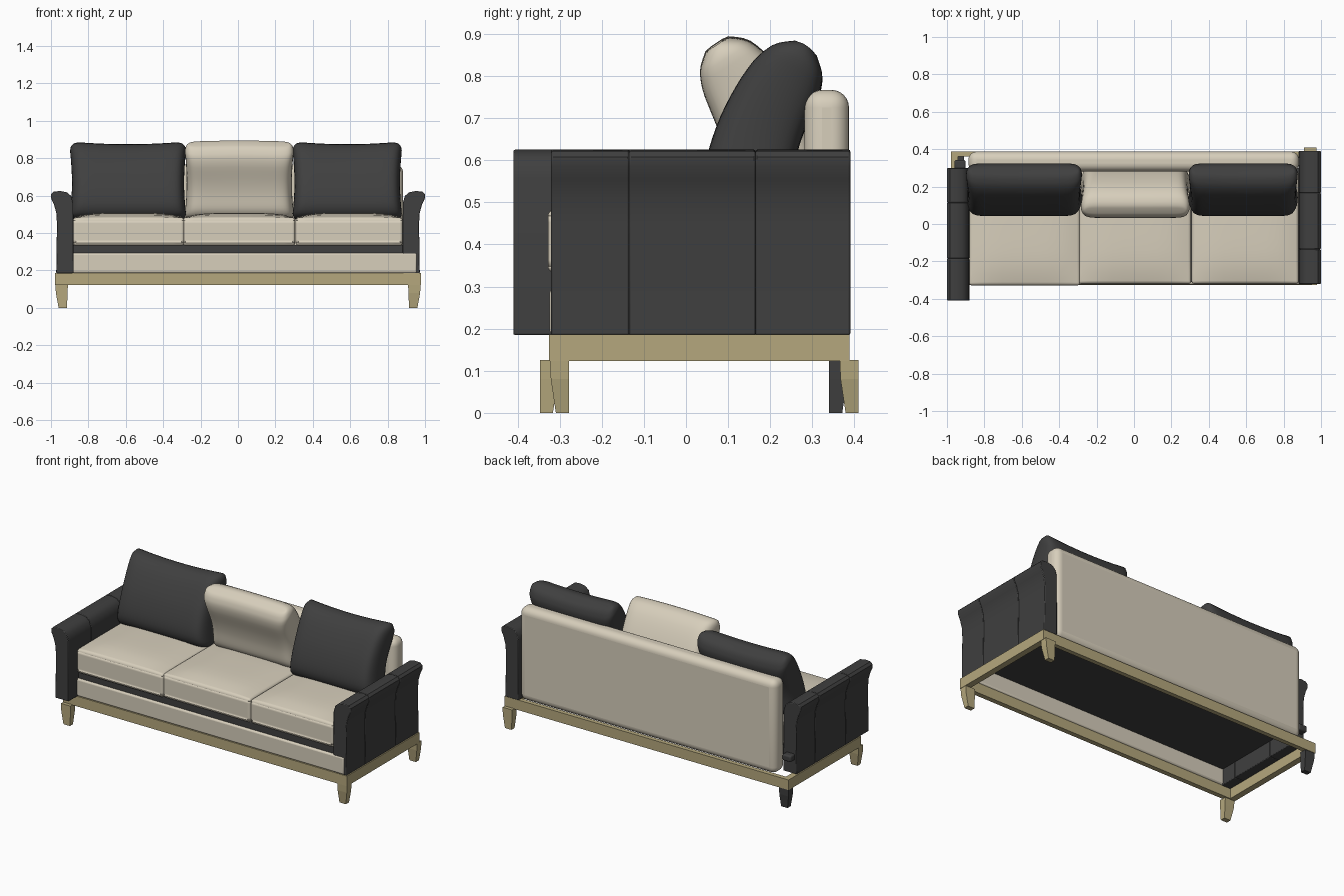
import bpy, bmesh, math
from mathutils import Vector
from mathutils.geometry import interpolate_bezier

if "Cube" in bpy.data.objects:
    bpy.data.objects.remove(bpy.data.objects["Cube"], do_unlink=True)


def material(name, rgb):
    m = bpy.data.materials.new(name)
    m.use_nodes = True
    m.diffuse_color = (*rgb, 1)
    m.node_tree.nodes["Principled BSDF"].inputs["Base Color"].default_value = (*rgb, 1)
    return m


CREAM = material("cream fabric", (0.68, 0.62, 0.50))
DARK = material("charcoal fabric", (0.05, 0.05, 0.05))
WOOD = material("light wood", (0.46, 0.39, 0.205))


def finish(bm, name, mat, bevel=0, segments=3, smooth=True):
    bmesh.ops.recalc_face_normals(bm, faces=bm.faces)
    mesh = bpy.data.meshes.new(name)
    bm.to_mesh(mesh)
    bm.free()
    ob = bpy.data.objects.new(name, mesh)
    bpy.context.collection.objects.link(ob)
    mesh.materials.append(mat)
    if bevel:
        mod = ob.modifiers.new("soft edges", 'BEVEL')
        mod.width, mod.segments = bevel, segments
        mod.limit_method, mod.angle_limit = 'ANGLE', math.radians(50)
    if smooth:
        bpy.ops.object.select_all(action='DESELECT')
        ob.select_set(True)
        bpy.context.view_layer.objects.active = ob
        bpy.ops.object.shade_smooth_by_angle(angle=math.radians(40))
    return ob


def box(name, mat, x, y, z, bevel=0, segments=3, crown=0):
    bm = bmesh.new()
    bmesh.ops.create_cube(bm, size=2)
    if crown:
        bmesh.ops.subdivide_edges(bm, edges=bm.edges, cuts=9, use_grid_fill=True)
    for v in bm.verts:
        bump = crown * (1 - v.co.x ** 4) * (1 - v.co.y ** 4) if v.co.z > 0.99 else 0
        v.co = [(a + b) / 2 + c * (b - a) / 2 for c, (a, b) in zip(v.co, (x, y, z))]
        v.co.z += bump
    return finish(bm, name, mat, bevel, segments, bevel > 0)


def piping(name, mat, x, y, z, r=0.04):
    # thin cord around a rounded rectangle
    pts = []
    for i, (cx, cy) in enumerate([(x[1] - r, y[1] - r), (x[0] + r, y[1] - r),
                                  (x[0] + r, y[0] + r), (x[1] - r, y[0] + r)]):
        for k in range(5):
            a = math.pi / 2 * (i + k / 4)
            pts.append((cx + r * math.cos(a), cy + r * math.sin(a), z, 1))
    cu = bpy.data.curves.new(name, 'CURVE')
    cu.dimensions, cu.bevel_depth, cu.bevel_resolution = '3D', 0.005, 1
    sp = cu.splines.new('POLY')
    sp.points.add(len(pts) - 1)
    for p, co in zip(sp.points, pts):
        p.co = co
    sp.use_cyclic_u = True
    cu.materials.append(mat)
    bpy.context.collection.objects.link(bpy.data.objects.new(name, cu))


def back_cushion(name, mat, x, flip=False, dip=0.014, nu=28, nt=36):
    # two bulging sheets on either side of a curved spine, meeting at a seam
    spine = interpolate_bezier(Vector((0.14, 0.47)), Vector((0.145, 0.62)),
                               Vector((0.18, 0.715)), Vector((0.287, 0.875)), 200)
    bm = bmesh.new()
    for side in (-1, 1):
        rows = []
        for i in range(nu + 1):
            u = math.sin(math.pi * (i / nu - 0.5))
            k = min(198, round((u + 1) / 2 * 199))
            tan = (spine[k + 1] - spine[k]).normalized()
            thick = 0.1 - 0.012 * u
            # rounded outline corners and a slight waist
            corner = min(1, max(0, (abs(u) - 0.82) / 0.18))
            half = (x[1] - x[0]) / 2 - 0.014 * (1 - u * u) - 0.035 * (1 - math.sqrt(1 - corner ** 2))
            row = []
            for j in range(nt + 1):
                t = math.sin(math.pi * (j / nt - 0.5))
                th = thick * side * math.sqrt(max(0, (1 - u ** 6) * (1 - t ** 14)))
                y = spine[k].x + tan.y * th
                z = spine[k].y - tan.x * th - dip * max(0, u) * (1 - t * t)
                row.append(bm.verts.new(((x[0] + x[1]) / 2 + t * half,
                                         0.357 - y if flip else y, z)))
            rows.append(row)
        for a, b in zip(rows, rows[1:]):
            for j in range(nt):
                bm.faces.new((a[j], a[j + 1], b[j + 1], b[j]))
    bmesh.ops.remove_doubles(bm, verts=bm.verts, dist=0.0003)
    finish(bm, name, mat)


def arm(name, turned):
    # flared profile, extruded in three upholstered lengths
    profile = [(0.88, 0.185), (0.972, 0.185), (0.968, 0.45), (0.972, 0.51), (0.985, 0.555),
               (0.999, 0.585), (0.999, 0.608), (0.985, 0.622), (0.95, 0.625),
               (0.915, 0.618), (0.892, 0.598), (0.881, 0.56)]
    cuts = [-0.32, -0.135, 0.165, 0.39]
    bm = bmesh.new()
    for y0, y1 in zip(cuts, cuts[1:]):
        face = bm.faces.new([bm.verts.new((px, y0, pz)) for px, pz in profile])
        out = bmesh.ops.extrude_face_region(bm, geom=[face])["geom"]
        bmesh.ops.translate(bm, vec=(0, y1 - y0, 0),
                            verts=[g for g in out if isinstance(g, bmesh.types.BMVert)])
    if turned:
        for v in bm.verts:
            v.co.x, v.co.y = -v.co.x, -0.02 - v.co.y
    finish(bm, name, DARK, 0.004, 2)


def leg(name, mat, side, y0, y1):
    # upper block, then a taper on the outer face and on one end
    bm = bmesh.new()
    rings = []
    for z, dx, dy in ((0.125, 0, 0), (0.08, 0.002, 0.002), (0, 0.017, 0.014)):
        xa, xb = 0.91 + dx * 0.3, 0.976 - dx
        ya, yb = (y0 + dy, y1) if side > 0 else (y0, y1 - dy)
        rings.append([bm.verts.new((side * px, py, z)) for px, py in
                      ((xa, ya), (xb, ya), (xb, yb), (xa, yb))])
    bm.faces.new(rings[0])
    bm.faces.new(rings[-1])
    for a, b in zip(rings, rings[1:]):
        for i in range(4):
            bm.faces.new((a[i], a[i - 1], b[i - 1], b[i]))
    finish(bm, name, mat, smooth=False)


# wooden frame and legs
FZ = (0.123, 0.186)
box("frame_front", WOOD, (-0.978, 0.978), (-0.325, -0.295), FZ)
box("frame_back", WOOD, (-0.978, 0.978), (0.36, 0.388), FZ)
for s, n in ((1, "left"), (-1, "right")):
    box("frame_side_" + n, WOOD, sorted((s * 0.978, s * 0.94)), (-0.295, 0.36), FZ)
leg("front_leg_left", WOOD, 1, -0.323, -0.278)
leg("back_leg_left", WOOD, 1, 0.365, 0.41)
leg("front_leg_right", WOOD, -1, -0.347, -0.302)
leg("back_leg_right", DARK, -1, 0.34, 0.385)

# upholstered base: raised deck, front rail and back
box("seat_platform", DARK, (-0.885, 0.885), (-0.31, 0.30), (0.284, 0.337), 0.006)
box("front_rail", CREAM, (-0.957, 0.957), (-0.324, -0.288), (0.186, 0.294), 0.01)
box("back_panel", CREAM, (-0.885, 0.882), (0.281, 0.387), (0.186, 0.767), 0.042, 6)

# arms
arm("arm_left", False)
arm("arm_right", True)
box("arm_bracket", DARK, (-0.96, -0.9), (0.295, 0.342), (0.27, 0.31), 0.01)

# seat and back cushions
for n, x, front in (("right", (-0.882, -0.288), -0.328), ("middle", (-0.296, 0.306), -0.32),
                    ("left", (0.308, 0.88), -0.32)):
    box("seat_cushion_" + n, CREAM, x, (front, 0.28), (0.333, 0.482), 0.036, 5, 0.026)
    inner = (x[0] + 0.009, x[1] - 0.009)
    piping("seat_piping_" + n, CREAM, inner, (front + 0.009, 0.271), 0.47)
back_cushion("back_cushion_right", DARK, (-0.902, -0.274))
back_cushion("back_cushion_middle", CREAM, (-0.288, 0.302), True, -0.006)
back_cushion("back_cushion_left", DARK, (0.288, 0.88))
